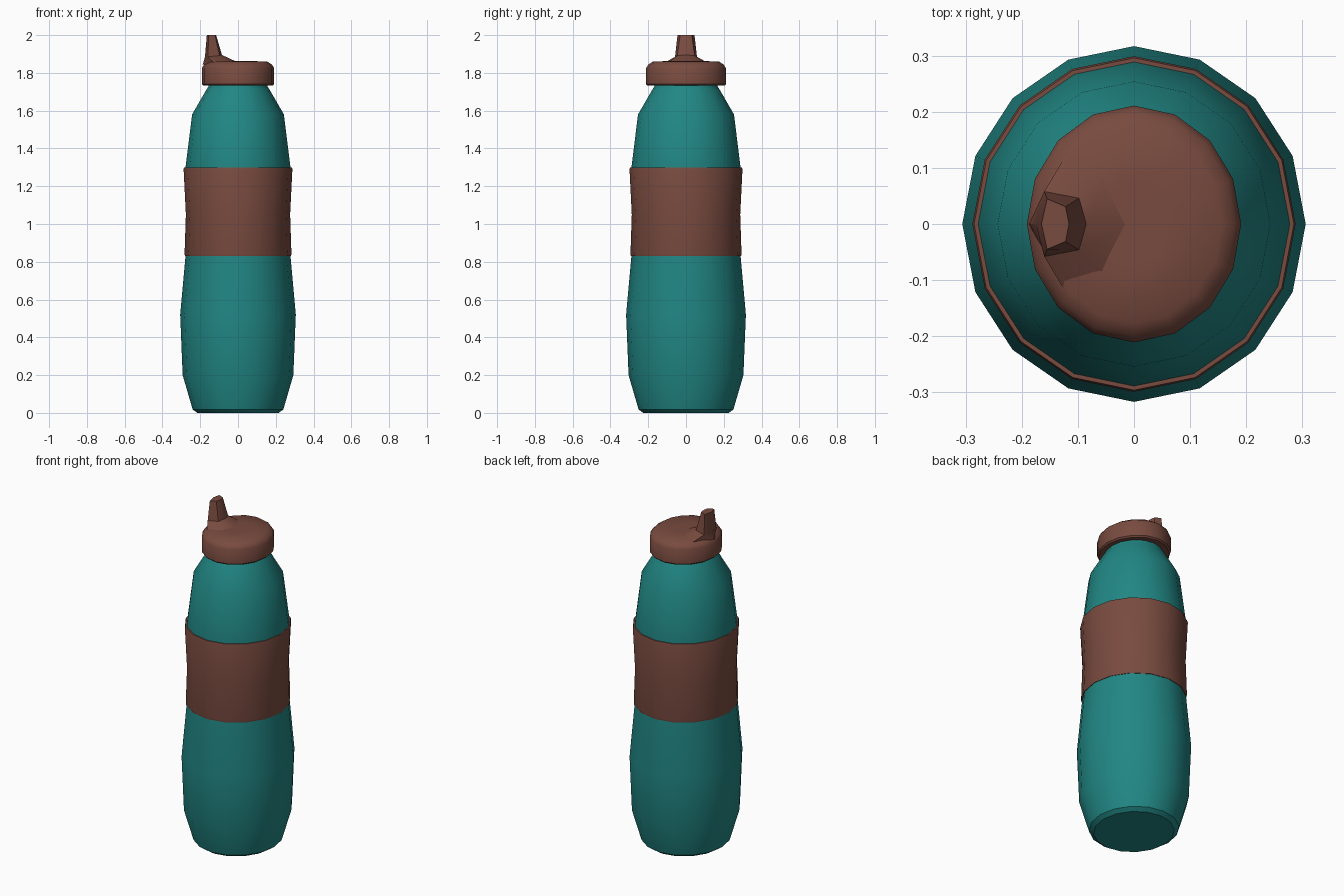
import bpy, bmesh, math

if "Cube" in bpy.data.objects:
    bpy.data.objects.remove(bpy.data.objects["Cube"])

SIDES = 16


def material(name, rgb):
    m = bpy.data.materials.new(name)
    m.diffuse_color = (*rgb, 1)
    m.use_nodes = True
    m.node_tree.nodes["Principled BSDF"].inputs["Base Color"].default_value = m.diffuse_color
    return m


teal = material("teal", (0.015, 0.24, 0.23))
brown = material("brown", (0.19, 0.07, 0.05))


def loft(name, rings, mat, angle=30, cyclic=False):
    """Skin a stack of point rings, capped at the ends or joined in a loop."""
    bm = bmesh.new()
    vs = [[bm.verts.new(p) for p in ring] for ring in rings]
    n = len(vs[0])
    pairs = list(zip(vs, vs[1:])) + ([(vs[-1], vs[0])] if cyclic else [])
    for a, b in pairs:
        for i in range(n):
            j = (i + 1) % n
            bm.faces.new((a[i], a[j], b[j], b[i]))
    if not cyclic:
        bm.faces.new(vs[0][::-1])
        bm.faces.new(vs[-1])
    bmesh.ops.recalc_face_normals(bm, faces=bm.faces)
    me = bpy.data.meshes.new(name)
    bm.to_mesh(me)
    bm.free()
    me.materials.append(mat)
    ob = bpy.data.objects.new(name, me)
    bpy.context.collection.objects.link(ob)
    bpy.ops.object.select_all(action='DESELECT')
    ob.select_set(True)
    bpy.context.view_layer.objects.active = ob
    bpy.ops.object.shade_smooth_by_angle(angle=math.radians(angle))
    return ob


def ovals(profile, extra):
    """Rings from (x radius, z); the y radius is larger by extra."""
    steps = [2 * math.pi * i / SIDES for i in range(SIDES)]
    return [[(r * math.cos(t), (r + extra) * math.sin(t), z) for t in steps]
            for r, z in profile]


# Bottle body
loft("bottle_body", ovals([
    (0.215, 0), (0.24, 0.018), (0.293, 0.20), (0.306, 0.52), (0.278, 0.83),
    (0.268, 1.03), (0.279, 1.29), (0.243, 1.58), (0.165, 1.715),
    (0.155, 1.73), (0.155, 1.76)], 0.011), teal, 35)

# Grip band around the waist
loft("grip_band", ovals([
    (0.27, 0.83), (0.281, 0.83), (0.283, 0.84), (0.276, 1.05),
    (0.288, 1.29), (0.285, 1.30), (0.274, 1.30), (0.262, 1.06)], 0.011),
    brown, 30, cyclic=True)

# Cap
loft("cap", ovals([
    (0.14, 1.735), (0.183, 1.732), (0.191, 1.74), (0.191, 1.826),
    (0.18, 1.843), (0.156, 1.86), (0.06, 1.863)], 0.02), brown, 35)


def mirrored(points):
    """Complete a ring from its y >= 0 half (ends lie on y = 0)."""
    return points + [(x, -y, z) for x, y, z in points[-2:0:-1]]


# Spout with the swelling that blends it into the cap
loft("spout", [
    mirrored([(-0.187, 0, 1.843), (-0.12, 0.125, 1.848),
              (-0.05, 0.09, 1.857), (-0.01, 0, 1.86)]),
    mirrored([(-0.175, 0, 1.885), (-0.16, 0.058, 1.885),
              (-0.098, 0.046, 1.892), (-0.085, 0, 1.895)]),
    mirrored([(-0.165, 0, 2.0), (-0.155, 0.045, 2.0),
              (-0.122, 0.031, 2.0), (-0.116, 0, 2.0)])], brown, 35)
